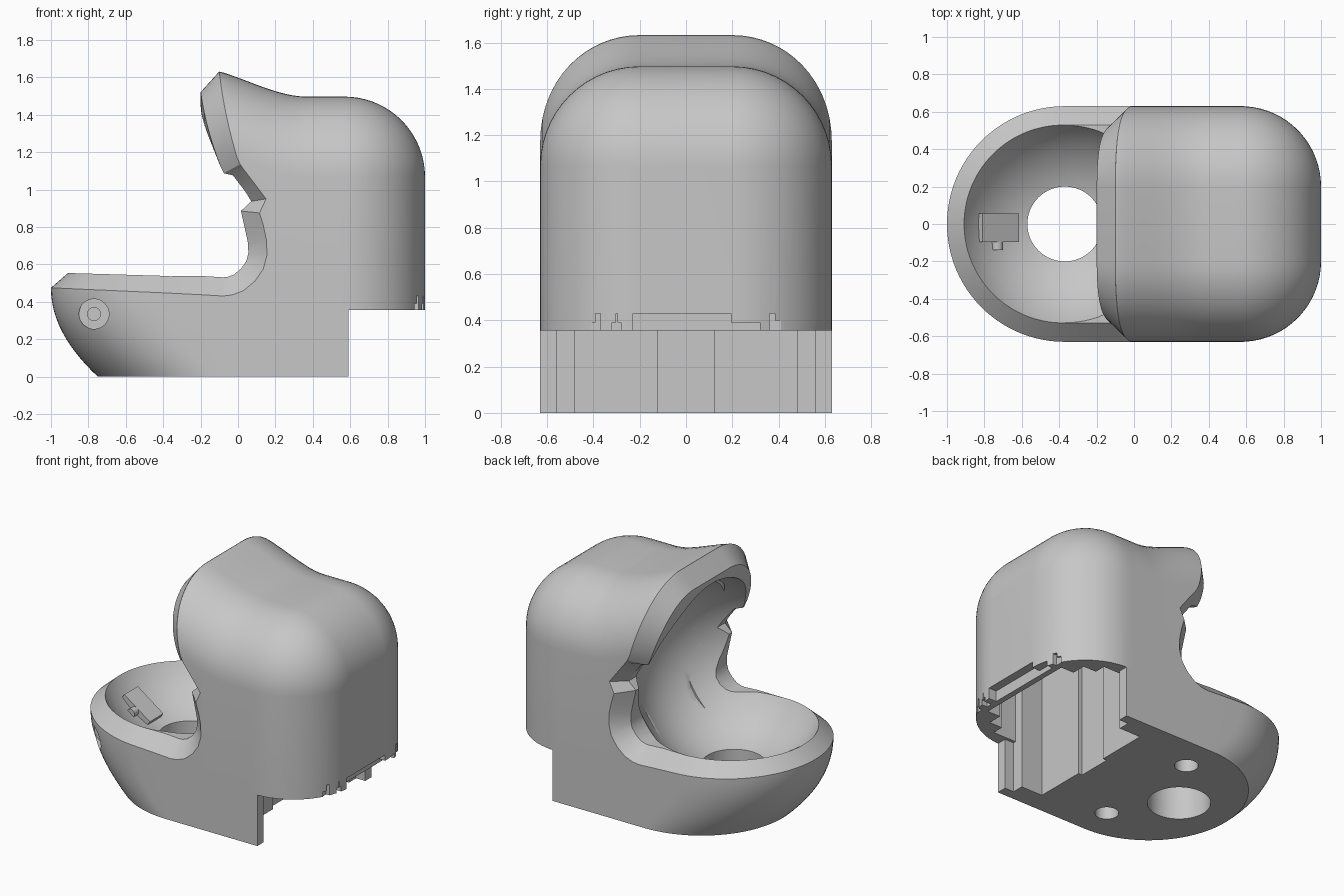
import bpy, bmesh
from math import sin, cos, pi, radians
from mathutils import Vector, Matrix

if "Cube" in bpy.data.objects:
    bpy.data.objects.remove(bpy.data.objects["Cube"], do_unlink=True)

grey = bpy.data.materials.new("plain grey")
grey.use_nodes = True
grey.diffuse_color = (0.57, 0.57, 0.57, 1)
grey.node_tree.nodes["Principled BSDF"].inputs["Base Color"].default_value = (0.57, 0.57, 0.57, 1)

W, R, WALL, CHIN, SEAM, STEP = 0.63, 0.43, 0.1, -0.37, -0.11, 0.355


def loft(name, rings, cyclic=False):
    """Skin a list of equal rings; cap the ends unless the loft is cyclic."""
    bm = bmesh.new()
    rows = [[bm.verts.new(p) for p in ring] for ring in rings]
    n = len(rows[0])
    pairs = list(zip(rows, rows[1:])) + ([(rows[-1], rows[0])] if cyclic else [])
    for a, b in pairs:
        for i in range(n):
            j = (i + 1) % n
            bm.faces.new((a[i], a[j], b[j], b[i]))
    if not cyclic:
        bm.faces.new(rows[0])
        bm.faces.new(rows[-1])
    bmesh.ops.recalc_face_normals(bm, faces=bm.faces)
    mesh = bpy.data.meshes.new(name)
    bm.to_mesh(mesh)
    bm.free()
    obj = bpy.data.objects.new(name, mesh)
    bpy.context.collection.objects.link(obj)
    return obj


def plan_block(name, half, z0, z1):
    """Upright prism from half a floor plan, mirrored left to right."""
    plan = half + [(x, -y) for x, y in reversed(half)]
    return loft(name, [[(x, y, z) for x, y in plan] for z in (z0, z1)])


def box(name, x0, x1, y0, y1, z0, z1):
    return loft(name, [[(x0, y0, z), (x1, y0, z), (x1, y1, z), (x0, y1, z)] for z in (z0, z1)])


def rod(name, radius, start, end, sides=40):
    start, end = Vector(start), Vector(end)
    turn = (end - start).to_track_quat('Z', 'Y')
    circle = [turn @ Vector((radius * cos(2 * pi * i / sides), radius * sin(2 * pi * i / sides), 0))
              for i in range(sides)]
    return loft(name, [[c + p for p in circle] for c in (start, end)])


def section(x, w, z0, z1, r, n=14):
    """Upright outline with rounded top corners across the body at x."""
    turns = [pi / 2 * i / n for i in range(n + 1)]
    half = [(w, z0)] + [(w - r + r * cos(t), z1 - r + r * sin(t)) for t in turns]
    return [(x, y, z) for y, z in half] + [(x, -y, z) for y, z in reversed(half)]


def crown(x):
    """Height of the top outline, rising towards the brow."""
    u = max(0, 0.37 - max(x, -0.1)) / 0.47
    return 1.497 + 0.135 * u * u * (2 - u)


def carve(obj, cutters):
    for c in cutters:
        mod = obj.modifiers.new(c.name, 'BOOLEAN')
        mod.operation, mod.solver, mod.object = 'DIFFERENCE', 'EXACT', c
    bpy.context.view_layer.update()
    dg = bpy.context.evaluated_depsgraph_get()
    mesh = bpy.data.meshes.new_from_object(obj.evaluated_get(dg))
    obj.modifiers.clear()
    obj.data = mesh


# Rim path on the outer skin: (point, skin normal, lip width) from chin to brow
rim = []
for i in range(25):
    a = pi - pi / 2 * i / 24
    x = CHIN + W * cos(a)
    rim.append((Vector((x, W * sin(a), 0.475 - 0.045 * (x + 1))), Vector((cos(a), sin(a), 0)), 0.09))
cheek = [(-0.2, 0.438), (-0.08, 0.431), (-0.03, 0.437), (0.03, 0.46), (0.09, 0.51), (0.135, 0.575),
         (0.155, 0.65), (0.152, 0.73), (0.135, 0.81), (0.115, 0.875), (0.15, 0.95), (0.09, 1.03),
         (0.025, 1.115), (0.012, 1.135)]
for x, z in cheek:
    width = 0.065 if 1.0 < z < 1.12 else 0.08 if 0.9 < z < 1.0 else WALL
    rim.append((Vector((x, W, z)), Vector((0, 1, 0)), width))
for i in range(17):
    b = pi / 2 * i / 16
    s = sin(b)
    x = -0.005 - 0.095 * s * (1.5 - 0.5 * s)
    rim.append((Vector((x, W - R + R * cos(b), crown(x) - R + R * s)), Vector((0, cos(b), s)), WALL))
top = rim[-1][0]
rim.append((Vector((top.x, 0, top.z)), Vector((0, 0, 1)), WALL))

# Chamfered lip around the opening, a four-sided profile swept along the rim and sunk into the wall
bands = []
last = len(rim) - 2
for i, (p, n, w) in enumerate(rim):
    k = min(i, last)
    d = rim[min(k + 1, last)][0] - rim[max(k - 1, 0)][0]
    m = Vector((-d.z, 0, d.x)).normalized()
    deep = p - 0.38 * n
    bands.append((p, p - WALL * n + w * m, deep + w * m, deep - 0.03 * m))
other = [[Vector((v.x, -v.y, v.z)) for v in t] for t in reversed(bands[1:-1])]
lip = loft("opening_lip", bands + other, cyclic=True)

# Cutter for the opening, following the rim outline
outline = [(-1.3, 0.49)] + [(p.x, p.z) for p, n, w in rim[:-1]] + [(SEAM, 1.9), (-1.3, 1.9)]
mouth = loft("mouth_cutter", [[(x, y, z) for x, z in outline] for y in (-1, 1)])

# Cutter for the ball-shaped chamber
bpy.ops.mesh.primitive_uv_sphere_add(segments=96, ring_count=48, radius=W, location=(CHIN, 0, 0.88))
chamber = bpy.context.object
chamber.name = "chamber_cutter"

# Jaw: round front that draws back towards the floor
rings = []
for k in range(19):
    z = 0.6 * k / 18
    c = -1 + W + 0.25 * (max(0, 0.47 - z) / 0.47) ** 2
    arc = [(c + W * cos(a), W * sin(a), z) for a in (pi / 2 + pi * i / 48 for i in range(49))]
    rings.append([(SEAM, W, z)] + arc + [(SEAM, -W, z)])
jaw = loft("jaw", rings)

# Head: rounded hood with a domed back
spots = [(SEAM + (0.57 - SEAM) * i / 20, 0) for i in range(21)]
spots += [(0.57 + R * sin(a), R * (1 - cos(a))) for a in (pi / 2 * 0.99 * i / 18 for i in range(1, 19))]
head = loft("head", [section(x, W - t, STEP, crown(x) - t, R - t) for x, t in spots])

# Base with a stepped recess at the back
base = plan_block("base", [(SEAM, W), (0.59, W), (0.59, 0.56), (0.52, 0.56), (0.52, 0.48), (0.355, 0.48),
                           (0.355, 0.12), (0.325, 0.12)], 0, STEP)

# Stepped hollow inside the back of the head
hollow = plan_block("hollow_cutter", [(0.325, 0.12), (0.355, 0.12), (0.355, 0.48), (0.52, 0.48), (0.52, 0.54),
                                      (0.7, 0.54), (0.7, 0.46), (0.8, 0.46), (0.8, 0.36), (0.9, 0.36)], 0.2, 1.15)

# Holes and notches
drain = rod("drain_cutter", 0.2, (CHIN, 0, -0.2), (CHIN, 0, 0.5), 64)
feet = [rod("foot_hole_cutter", 0.075, (-0.103, s * 0.39, -0.1), (-0.103, s * 0.39, 0.15)) for s in (-1, 1)]
socket = rod("socket_cutter", 0.08, (-0.77, -1, 0.335), (-0.77, -0.37, 0.335))
bore = rod("bore_cutter", 0.035, (-0.77, -0.7, 0.335), (-0.77, -0.12, 0.335))
notches = [box("notch_cutter", 0.94, 1.1, a, b, 0.3, t) for a, b, t in
           ((-0.23, 0.195, 0.43), (0.19, 0.32, 0.39), (-0.32, -0.28, 0.39), (-0.303, -0.295, 0.43),
            (-0.41, -0.38, 0.39), (-0.39, -0.37, 0.43), (0.36, 0.385, 0.43), (0.38, 0.41, 0.4))]

carve(jaw, [mouth, chamber, drain, socket, bore] + feet)
carve(head, [mouth, chamber, hollow] + notches)
carve(base, [chamber] + feet)
carve(lip, [chamber])

# Small bracket with a pin inside the jaw
bracket = box("inner_bracket", -0.12, 0.12, -0.075, 0.075, -0.04, 0.03)
bracket.data.transform(Matrix.Translation((-0.73, -0.02, 0.385)) @ Matrix.Rotation(radians(35), 4, 'Y'))
pin = rod("bracket_pin", 0.03, (-0.73, -0.14, 0.385), (-0.73, -0.09, 0.385), 20)

for c in [mouth, chamber, hollow, drain, socket, bore] + feet + notches:
    bpy.data.objects.remove(c, do_unlink=True)

# Finish: one colour, smooth skin, sharp edges
bpy.ops.object.select_all(action='DESELECT')
for obj in (jaw, head, base, lip, bracket, pin):
    obj.data.materials.clear()
    obj.data.materials.append(grey)
    for f in obj.data.polygons:
        f.material_index = 0
    obj.select_set(True)
bpy.context.view_layer.objects.active = head
bpy.ops.object.shade_smooth_by_angle(angle=radians(30))
